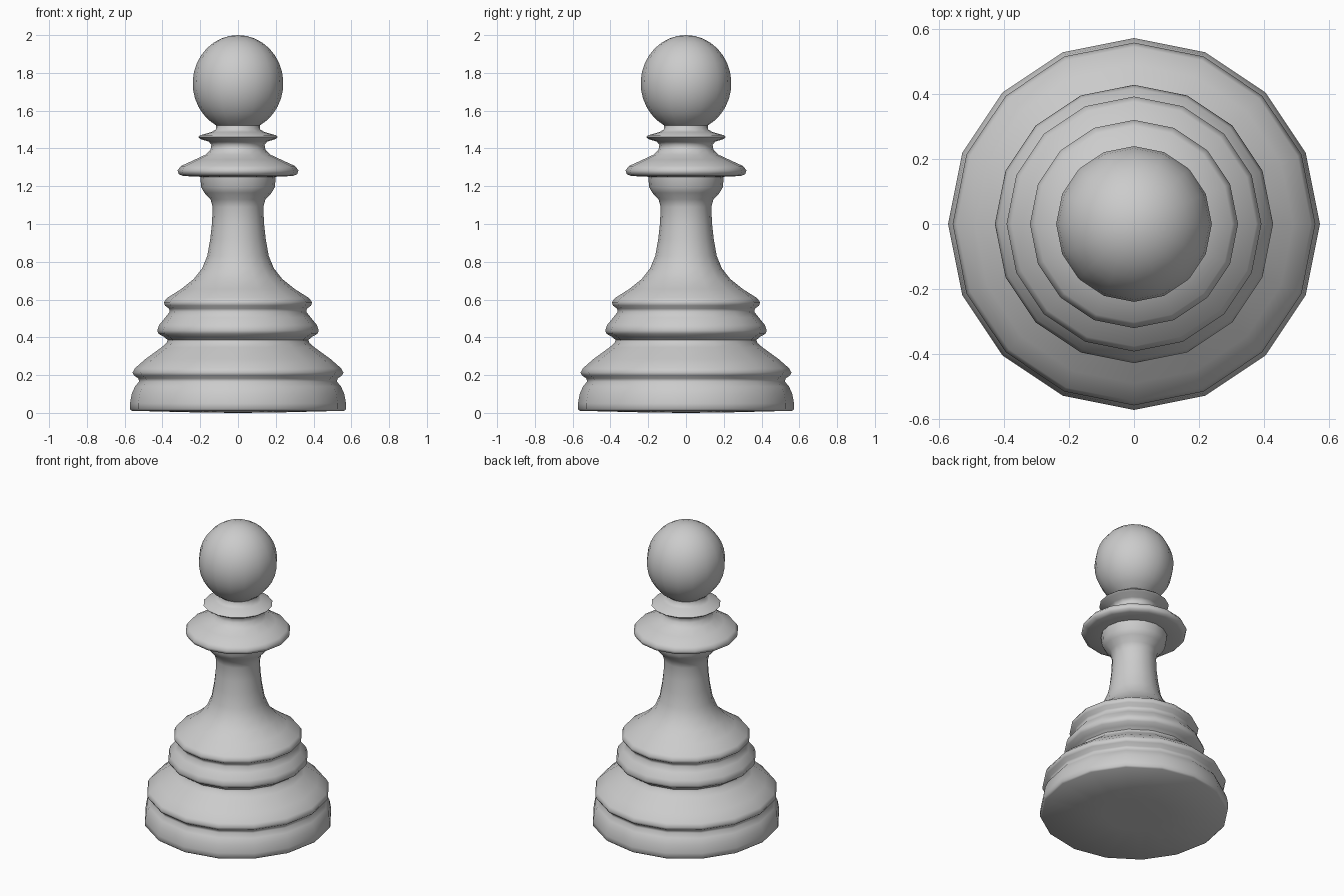
import bpy, bmesh
from math import sin, cos, pi, radians

SIDES = 16


def lathe(name, profile):
    """Revolve (radius, z) points around z; points on the axis become poles."""
    bm = bmesh.new()
    verts = [bm.verts.new((r, 0, z)) for r, z in profile]
    edges = [bm.edges.new(pair) for pair in zip(verts, verts[1:])]
    bmesh.ops.spin(bm, geom=verts + edges, cent=(0, 0, 0), axis=(0, 0, 1),
                   angle=2 * pi, steps=SIDES, use_duplicate=False)
    bmesh.ops.remove_doubles(bm, verts=bm.verts, dist=0.0005)
    bmesh.ops.recalc_face_normals(bm, faces=bm.faces)
    mesh = bpy.data.meshes.new(name)
    bm.to_mesh(mesh)
    bm.free()
    obj = bpy.data.objects.new(name, mesh)
    bpy.context.collection.objects.link(obj)
    bpy.ops.object.select_all(action='DESELECT')
    obj.select_set(True)
    bpy.context.view_layer.objects.active = obj
    bpy.ops.object.shade_smooth_by_angle(angle=radians(60))
    return obj


# Stepped base, stem, collar and neck ring
lathe("body", [
    (0, 0), (0.2, 0.002), (0.562, 0.011),
    (0.572, 0.02), (0.572, 0.05), (0.563, 0.1), (0.545, 0.14), (0.524, 0.165),
    (0.527, 0.182), (0.55, 0.198), (0.558, 0.214), (0.545, 0.237),
    (0.49, 0.285), (0.405, 0.347), (0.378, 0.37), (0.373, 0.386),
    (0.39, 0.402), (0.42, 0.418), (0.428, 0.436), (0.418, 0.465),
    (0.385, 0.505), (0.362, 0.535), (0.365, 0.552),
    (0.387, 0.568), (0.392, 0.586), (0.376, 0.608),
    (0.3, 0.656), (0.235, 0.708), (0.19, 0.765), (0.163, 0.83),
    (0.147, 0.92), (0.138, 1.0), (0.134, 1.09), (0.145, 1.13),
    (0.178, 1.165), (0.195, 1.195), (0.2, 1.25),
    (0.29, 1.254), (0.314, 1.264), (0.32, 1.284), (0.302, 1.307),
    (0.23, 1.34), (0.17, 1.368), (0.145, 1.395), (0.141, 1.42),
    (0.155, 1.436), (0.2, 1.45), (0.211, 1.46), (0.2, 1.47),
    (0.14, 1.487), (0.118, 1.5), (0.115, 1.523),
])

# Slightly tall round head, open where it meets the neck
start, steps = -1.07, 14
angles = [start + (pi / 2 - start) * i / steps for i in range(steps + 1)]
lathe("head", [(0.24 * cos(a), 1.745 + 0.255 * sin(a)) for a in angles])
